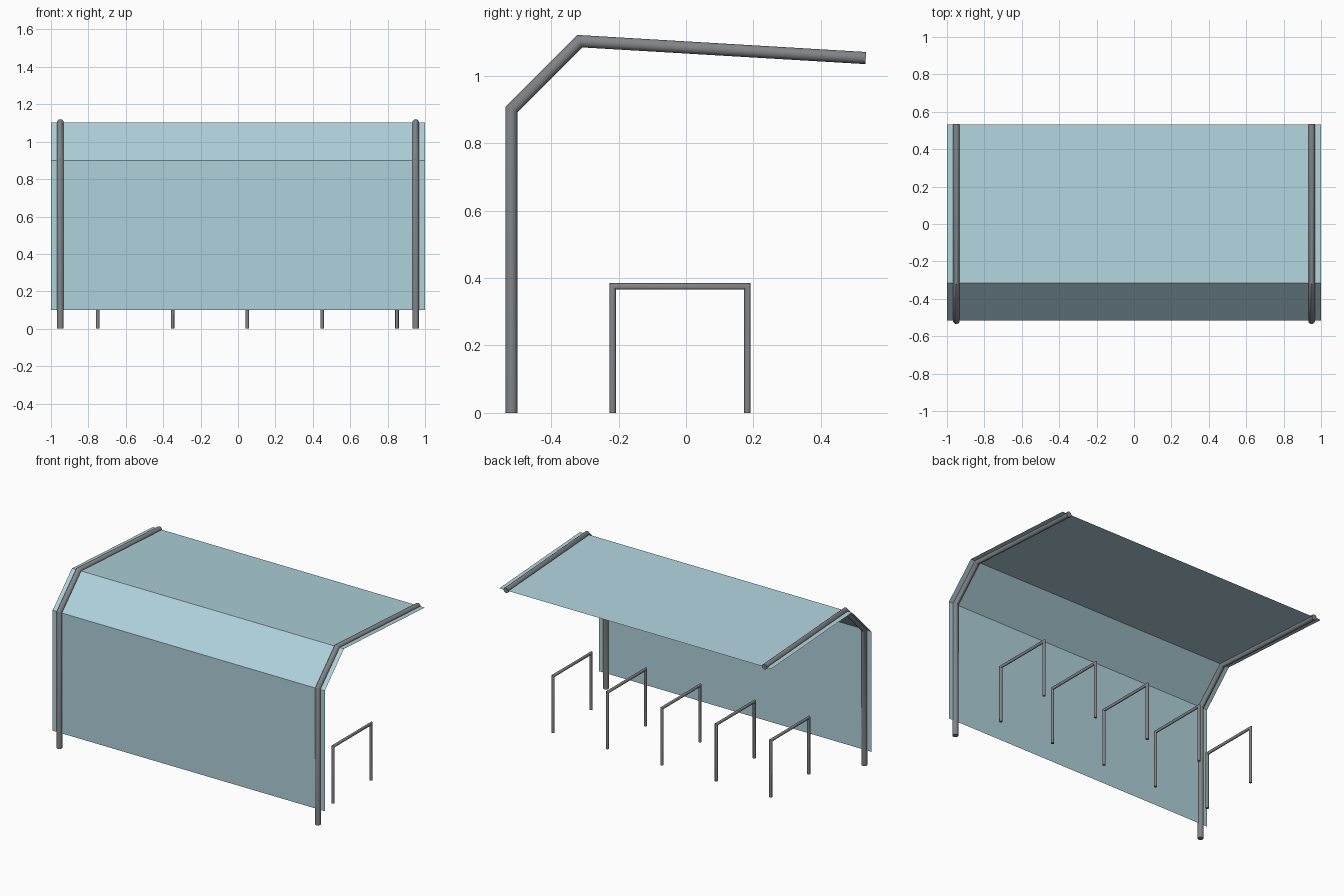
import bpy, bmesh, math
from mathutils import Vector

cube = bpy.data.objects.get("Cube")
if cube:
    bpy.data.objects.remove(cube, do_unlink=True)


def material(name, rgb):
    mat = bpy.data.materials.new(name)
    mat.use_nodes = True
    mat.diffuse_color = (*rgb, 1)
    mat.node_tree.nodes["Principled BSDF"].inputs["Base Color"].default_value = (*rgb, 1)
    return mat


steel = material("grey steel", (0.22, 0.23, 0.24))
glass = material("pale blue panel", (0.43, 0.64, 0.71))


def finish(name, bm, mat):
    mesh = bpy.data.meshes.new(name)
    bm.to_mesh(mesh)
    bm.free()
    obj = bpy.data.objects.new(name, mesh)
    bpy.context.collection.objects.link(obj)
    mesh.materials.append(mat)
    return obj


def tube(name, x, path, radius, sides=12):
    """Round tube with mitred bends along a (y, z) path at the given x."""
    bm = bmesh.new()
    pts = [Vector((x, y, z)) for y, z in path]
    dirs = [(b - a).normalized() for a, b in zip(pts, pts[1:])]
    across = Vector((1, 0, 0))
    rings = []
    for i, p in enumerate(pts):
        d_in, d_out = dirs[max(i - 1, 0)], dirs[min(i, len(dirs) - 1)]
        tangent = (d_in + d_out).normalized()
        up = tangent.cross(across) / tangent.dot(d_in)
        rings.append([bm.verts.new(p + radius * (math.cos(a) * across + math.sin(a) * up))
                      for a in (2 * math.pi * k / sides for k in range(sides))])
    for r, s in zip(rings, rings[1:]):
        for k in range(sides):
            n = (k + 1) % sides
            bm.faces.new((r[k], r[n], s[n], s[k]))
    bm.faces.new(rings[0])
    bm.faces.new(rings[-1])
    bmesh.ops.recalc_face_normals(bm, faces=bm.faces)
    obj = finish(name, bm, steel)
    bpy.ops.object.select_all(action="DESELECT")
    obj.select_set(True)
    bpy.context.view_layer.objects.active = obj
    bpy.ops.object.shade_smooth_by_angle(angle=math.radians(40))


# Bent frames at both ends
bend, ridge, eave = (-0.517, 0.9), (-0.315, 1.102), (0.533, 1.052)
for side, x in (("right", -0.95), ("left", 0.95)):
    tube(side + "_frame", x, [(-0.517, 0), bend, ridge, eave], 0.018)

# Folded sheet: back wall, sloping strip and roof
bm = bmesh.new()
rows = [[bm.verts.new((x, y, z)) for x in (-1, 1)]
        for y, z in ((-0.517, 0.1), bend, ridge, eave)]
for a, b in zip(rows, rows[1:]):
    bm.faces.new((a[0], a[1], b[1], b[0]))
finish("shelter_panel", bm, glass)

# Row of hoop stands
for i in range(5):
    tube(f"bike_hoop_{i + 1}", -0.75 + 0.4 * i,
         [(-0.217, 0), (-0.217, 0.375), (0.182, 0.375), (0.182, 0)], 0.0095)
